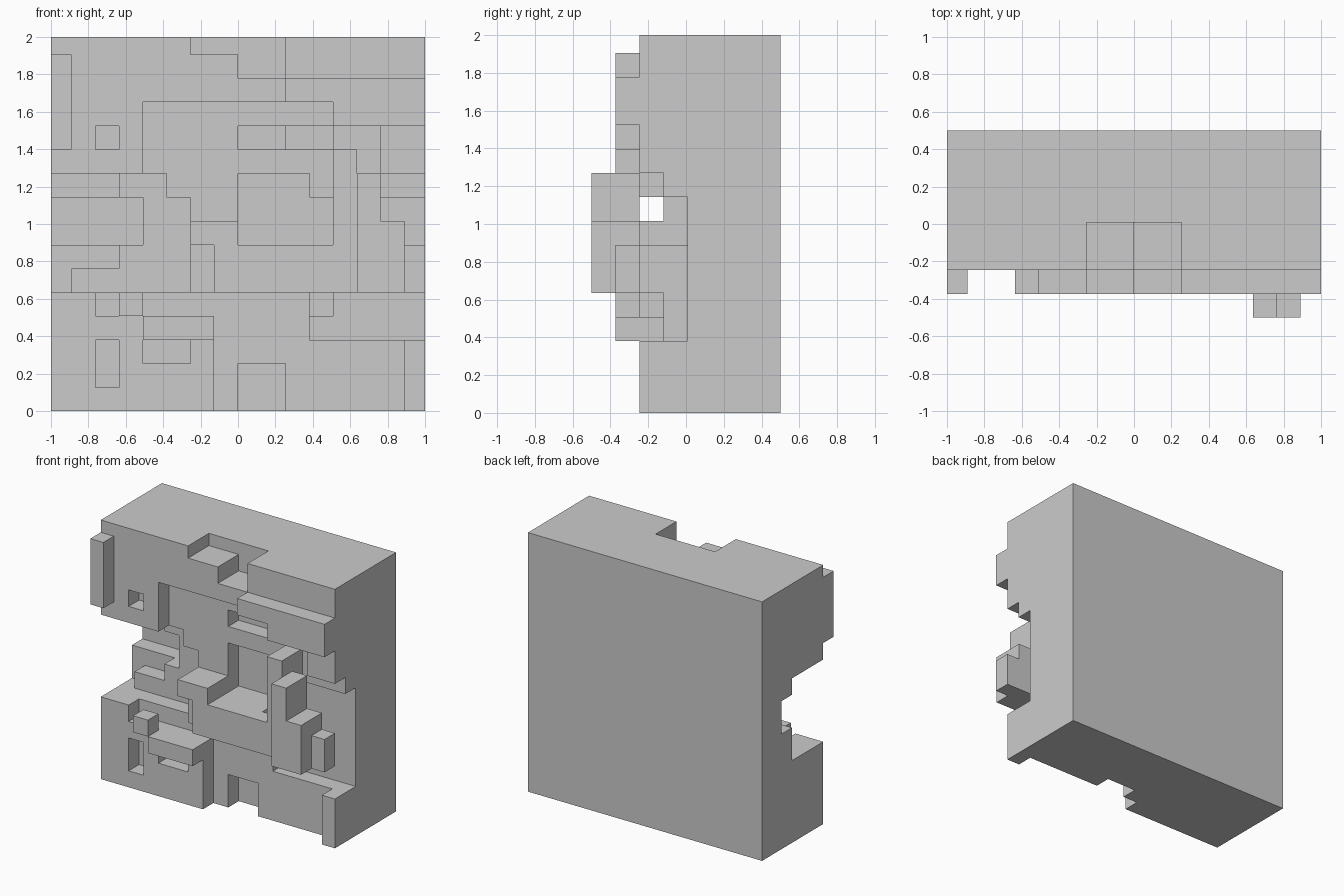
import bpy
import bmesh

if "Cube" in bpy.data.objects:
    bpy.data.objects.remove(bpy.data.objects["Cube"])

# Grid of 16 x 16 columns; depth layers run from the front (-y) to the back
P = 0.127
XS = [max(-1.0, min(1.0, (i - 8) * P)) for i in range(17)]
ZS = [min(2.0, i * P) for i in range(17)]
YS = [-0.5 + i * P for i in range(7)] + [0.5]
FACE = 2          # layer index of the main front face

# Recesses: first column, last column, first row, last row, depth in layers
RECESSES = [
    # top notch
    (6, 9, 15, 15, 2), (8, 9, 14, 14, 2),
    # wide upper recess
    (4, 11, 10, 12, 1), (5, 11, 9, 9, 1), (6, 7, 8, 8, 1),
    (12, 12, 11, 11, 1), (13, 13, 10, 11, 1), (13, 15, 9, 9, 1),
    (8, 9, 11, 11, 2), (10, 11, 11, 11, 3),
    # lower middle recess and bottom slot
    (7, 14, 0, 4, 1), (8, 9, 0, 1, 2),
    # central pocket and right-hand channel
    (8, 10, 7, 9, 2), (11, 15, 3, 8, 2), (11, 11, 4, 6, 3),
    # left-hand channel, stepped
    (3, 4, 9, 9, 2), (0, 5, 5, 8, 2), (0, 2, 9, 9, 3),
    (0, 3, 7, 8, 4), (0, 2, 6, 6, 3), (0, 0, 5, 5, 3),
    # small pockets
    (2, 6, 4, 4, 1), (4, 5, 2, 2, 1), (2, 2, 1, 2, 1), (2, 2, 11, 11, 1),
]

# Raised panels, one layer proud of the face
PANELS = [
    (0, 0, 11, 14), (10, 15, 13, 13), (12, 15, 12, 12),
    (6, 7, 7, 7), (7, 12, 5, 6), (12, 12, 7, 10),
    (13, 13, 5, 9), (14, 14, 5, 7), (15, 15, 5, 6),
    (3, 3, 4, 4), (4, 6, 3, 3),
]
# Second raised layer
TOP_PANELS = [(13, 13, 5, 9), (14, 14, 5, 7)]


def area(c0, c1, r0, r1):
    return [(c, r) for c in range(c0, c1 + 1) for r in range(r0, r1 + 1)]


# Solid cells of the block
depth = {cell: 0 for cell in area(0, 15, 0, 15)}
for *rect, d in RECESSES:
    for cell in area(*rect):
        depth[cell] = d
solid = {(c, y, r) for (c, r), d in depth.items() for y in range(FACE + d, 7)}
for layer, rects in ((1, PANELS), (0, TOP_PANELS)):
    for rect in rects:
        solid |= {(c, layer, r) for c, r in area(*rect)}


def skin(name, cells):
    """Make one mesh from the exposed sides of the cells."""
    bm = bmesh.new()
    for cell in cells:
        for axis in range(3):
            for side in (0, 1):
                near = list(cell)
                near[axis] += 2 * side - 1
                if tuple(near) in cells:
                    continue
                u, v = (axis + 1) % 3, (axis + 2) % 3
                corners = []
                for a, b in ((0, 0), (1, 0), (1, 1), (0, 1)):
                    k = list(cell)
                    k[axis] += side
                    k[u] += a
                    k[v] += b
                    corners.append(bm.verts.new((XS[k[0]], YS[k[1]], ZS[k[2]])))
                bm.faces.new(corners if side else corners[::-1])
    bmesh.ops.remove_doubles(bm, verts=bm.verts, dist=1e-4)
    bmesh.ops.dissolve_limit(bm, angle_limit=0.01, verts=bm.verts, edges=bm.edges)
    mesh = bpy.data.meshes.new(name)
    bm.to_mesh(mesh)
    bm.free()
    obj = bpy.data.objects.new(name, mesh)
    bpy.context.collection.objects.link(obj)
    return obj


skin("carved_relief_block", solid)
